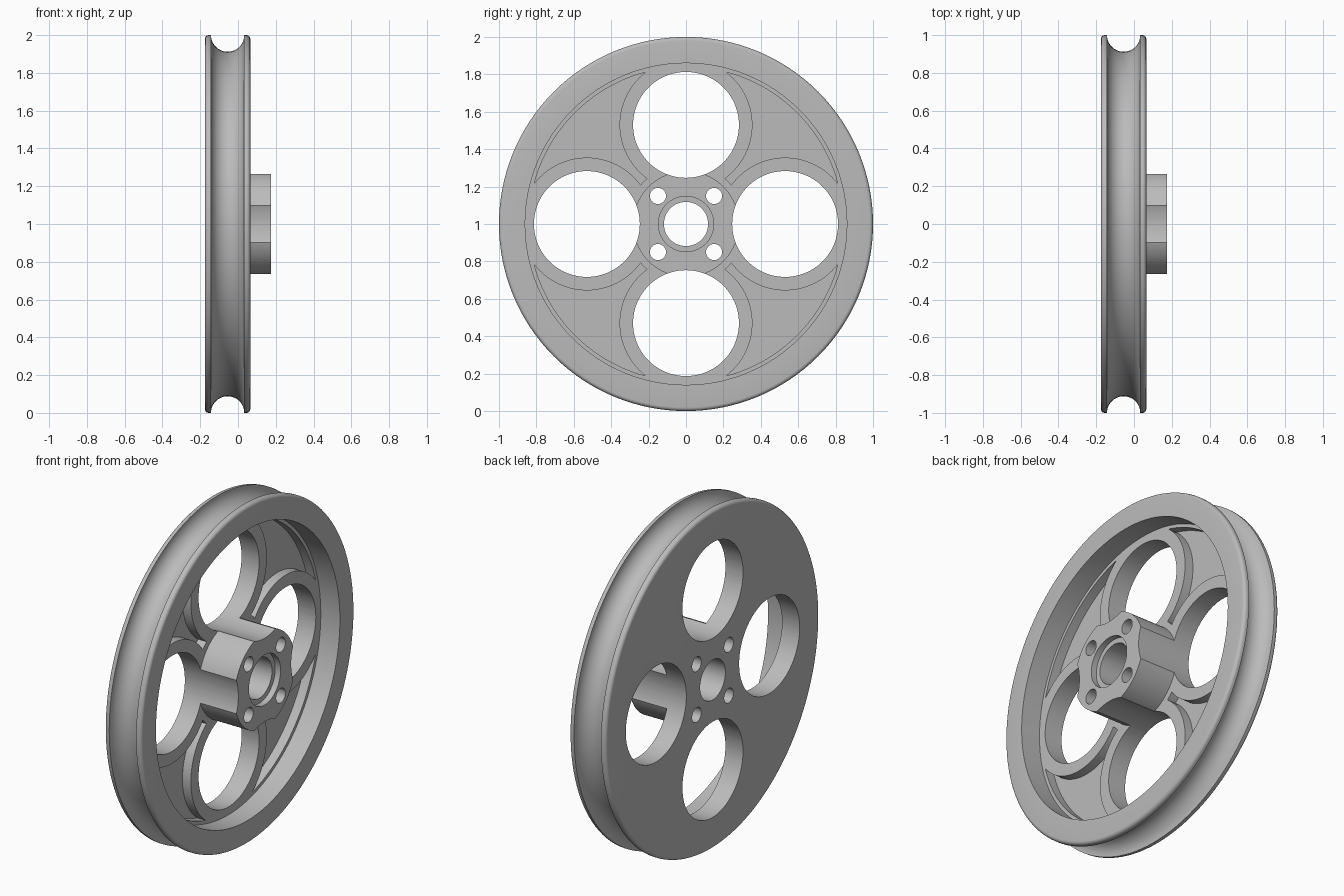
import bpy, bmesh, math
from mathutils import Matrix, Vector

cube = bpy.data.objects.get("Cube")
if cube:
    bpy.data.objects.remove(cube, do_unlink=True)

BACK, FACE, HUB_FACE = -0.175, 0.065, 0.175   # stations along the axle
WEB, POCKET = -0.06, -0.115
CENTRE = Vector((0, 0, 1))

metal = bpy.data.materials.new("plain grey metal")
metal.use_nodes = True
colour = (0.5, 0.5, 0.5, 1)
metal.diffuse_color = colour
metal.node_tree.nodes["Principled BSDF"].inputs["Base Color"].default_value = colour


def lathe(name, profile, steps=128, offset=(0, 0)):
    """Revolve a closed (radius, x) profile about the axle direction."""
    bm = bmesh.new()
    rings = []
    for i in range(steps):
        a = math.tau * i / steps
        rings.append([bm.verts.new((x, offset[0] + r * math.cos(a),
                                    1 + offset[1] + r * math.sin(a)))
                      for r, x in profile])
    n = len(profile)
    for i in range(steps):
        a, b = rings[i], rings[(i + 1) % steps]
        for j in range(n):
            k = (j + 1) % n
            bm.faces.new((a[j], a[k], b[k], b[j]))
    return finish(name, bm)


def rod(name, radius, y, z, steps=96):
    """Long cutter cylinder parallel to the axle."""
    bm = bmesh.new()
    bmesh.ops.create_cone(bm, cap_ends=True, segments=steps, radius1=radius,
                          radius2=radius, depth=1)
    bm.transform(Matrix.Translation(CENTRE + Vector((0, y, z)))
                 @ Matrix.Rotation(math.pi / 2, 4, 'Y'))
    return finish(name, bm)


def finish(name, bm):
    bmesh.ops.recalc_face_normals(bm, faces=bm.faces)
    mesh = bpy.data.meshes.new(name)
    bm.to_mesh(mesh)
    bm.free()
    mesh.materials.append(metal)
    obj = bpy.data.objects.new(name, mesh)
    bpy.context.collection.objects.link(obj)
    return obj


def cut(target, cutter):
    """Subtract the cutter, then discard it."""
    cutter.hide_render = True
    mod = target.modifiers.new("cut", 'BOOLEAN')
    mod.operation, mod.solver, mod.object = 'DIFFERENCE', 'EXACT', cutter
    bpy.context.view_layer.objects.active = target
    bpy.ops.object.modifier_apply(modifier=mod.name)
    bpy.data.objects.remove(cutter, do_unlink=True)


def arc(r, x, radius, start, end, steps):
    """Profile arc; angle 0 points to +x and 90 degrees points outwards."""
    angles = [math.radians(start + (end - start) * i / steps) for i in range(steps + 1)]
    return [(r + radius * math.sin(a), x + radius * math.cos(a)) for a in angles]


# Wheel section: bore, hub, web and rim with a round groove
fillet = 0.02
profile = [(0.118, BACK)]
profile += arc(1 - fillet, BACK + fillet, fillet, 180, 90, 5)
profile += arc(1, -0.055, 0.088, 180, 360, 24)
profile += arc(1 - fillet, FACE - fillet, fillet, 90, 0, 5)
profile += [(0.86, FACE), (0.86, WEB), (0.283, WEB), (0.283, HUB_FACE),
            (0.148, HUB_FACE), (0.148, HUB_FACE - 0.035), (0.118, HUB_FACE - 0.035)]
wheel = lathe("pulley_wheel", profile)

# Sunken pockets, leaving raised collars around the large holes
pocket = lathe("pocket_cutter", [(0.32, POCKET), (0.84, POCKET), (0.84, -0.02), (0.32, -0.02)])
quarters = [(1, 0), (0, 1), (-1, 0), (0, -1)]
for y, z in quarters:
    cut(pocket, rod("collar_cutter", 0.355, 0.53 * y, 0.53 * z))
cut(wheel, pocket)

# Large lightening holes, which also scallop the hub
for y, z in quarters:
    cut(wheel, rod("hole_cutter", 0.283, 0.53 * y, 0.53 * z))

# Bolt holes through the hub corners
for y in (-0.15, 0.15):
    for z in (-0.15, 0.15):
        cut(wheel, rod("bolt_cutter", 0.043, y, z, 32))

# Smooth curved walls, keep machined edges crisp
bpy.ops.object.select_all(action='DESELECT')
wheel.select_set(True)
bpy.context.view_layer.objects.active = wheel
bpy.ops.object.shade_smooth_by_angle(angle=math.radians(30))
